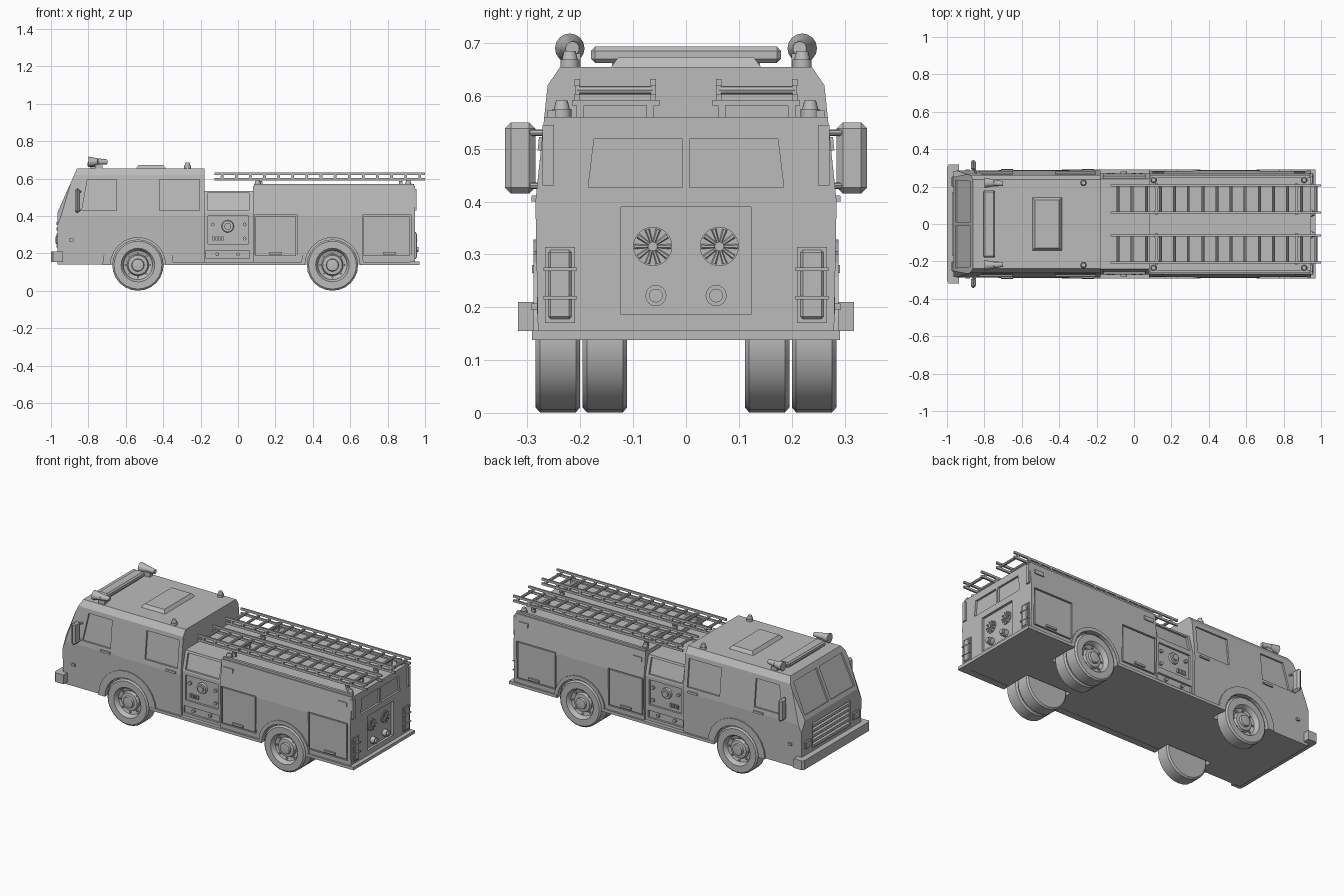
import bpy, bmesh, math
from mathutils import Vector, Matrix

cube = bpy.data.objects.get("Cube")
if cube:
    bpy.data.objects.remove(cube, do_unlink=True)

mat = bpy.data.materials.new("plain_grey")
mat.use_nodes = True
grey = (0.5, 0.5, 0.5, 1)
mat.diffuse_color = grey
mat.node_tree.nodes["Principled BSDF"].inputs["Base Color"].default_value = grey


def finish(name, bm, smooth=False):
    bmesh.ops.recalc_face_normals(bm, faces=bm.faces[:])
    me = bpy.data.meshes.new(name)
    bm.to_mesh(me)
    bm.free()
    ob = bpy.data.objects.new(name, me)
    bpy.context.collection.objects.link(ob)
    me.materials.append(mat)
    if smooth:
        bpy.ops.object.select_all(action='DESELECT')
        ob.select_set(True)
        bpy.context.view_layer.objects.active = ob
        bpy.ops.object.shade_smooth_by_angle(angle=math.radians(35))
    return ob


def prism(name, pts, vec):
    """Extrude a flat outline along a vector."""
    bm = bmesh.new()
    face = bm.faces.new([bm.verts.new(p) for p in pts])
    new = bmesh.ops.extrude_face_region(bm, geom=[face])["geom"]
    bmesh.ops.translate(bm, vec=Vector(vec), verts=[v for v in new if isinstance(v, bmesh.types.BMVert)])
    return finish(name, bm)


def box(name, x0, x1, y0, y1, z0, z1, bevel=0):
    bm = bmesh.new()
    bmesh.ops.create_cube(bm, size=1)
    bmesh.ops.scale(bm, vec=(x1 - x0, abs(y1 - y0), z1 - z0), verts=bm.verts)
    bmesh.ops.translate(bm, vec=((x0 + x1) / 2, (y0 + y1) / 2, (z0 + z1) / 2), verts=bm.verts)
    if bevel:
        bmesh.ops.bevel(bm, geom=bm.edges[:], offset=bevel, segments=1, affect='EDGES')
    return finish(name, bm)


def rod(name, a, b, r1, r2=None, seg=16):
    """Round bar or cone from point a to point b."""
    a, b = Vector(a), Vector(b)
    bm = bmesh.new()
    rot = (b - a).to_track_quat('Z', 'Y').to_matrix().to_4x4()
    bmesh.ops.create_cone(bm, cap_ends=True, segments=seg, radius1=r1, radius2=r1 if r2 is None else r2,
                          depth=(b - a).length, matrix=Matrix.Translation((a + b) / 2) @ rot)
    return finish(name, bm, True)


def cut(target, cutter):
    cutter.hide_render = True
    mod = target.modifiers.new("cut", 'BOOLEAN')
    mod.object, mod.operation, mod.solver = cutter, 'DIFFERENCE', 'EXACT'
    bpy.context.view_layer.objects.active = target
    bpy.ops.object.modifier_apply(modifier=mod.name)
    bpy.data.objects.remove(cutter, do_unlink=True)


def half_width(z):
    return 0.285 - 0.105 * max(0, z - 0.4)


def rect(x0, x1, z0, z1, g=0):
    return [(x0 + g, z0 + g), (x1 - g, z0 + g), (x1 - g, z1 - g), (x0 + g, z1 - g)]


def on_side(name, outline, s, low, thick, width=half_width):
    """Prism lying on a side wall, starting at height low off the surface."""
    return prism(name, [(x, s * (width(z) + low), z) for x, z in outline], (0, s * thick, 0))


def shell(name, section, x0, x1):
    pts = [(x0, y, z) for y, z in section] + [(x0, -y, z) for y, z in reversed(section)]
    return prism(name, pts, (x1 - x0, 0, 0))


# Cab with raked windscreen and clipped front corners
cab = shell("cab", [(0.28, 0.14), (0.285, 0.4), (0.262, 0.62), (0.238, 0.655)], -0.965, -0.18)
up = Vector((0.105, 0, 0.235)).normalized()
out = Vector((-up.z, 0, up.x))
sill = Vector((-0.965, 0, 0.42))
bm = bmesh.new()
bm.from_mesh(cab.data)
for co, no in [(sill, out)] + [(sill + Vector((0, s * 0.25, 0)), Vector((-0.8, s * 0.6, 0.3))) for s in (1, -1)]:
    bmesh.ops.bisect_plane(bm, geom=bm.verts[:] + bm.edges[:] + bm.faces[:], plane_co=co, plane_no=no, clear_outer=True)
    bmesh.ops.holes_fill(bm, edges=bm.edges[:], sides=0)
bmesh.ops.recalc_face_normals(bm, faces=bm.faces[:])
bm.to_mesh(cab.data)
bm.free()

# Pump section and rear body
pump = shell("pump_section", [(0.27, 0.14), (0.27, 0.42), (0.24, 0.535)], -0.19, 0.09)
body = shell("rear_body", [(0.28, 0.14), (0.285, 0.4), (half_width(0.56), 0.56)], 0.08, 0.945)


def pump_width(z):
    return 0.27 - 0.261 * max(0, z - 0.42)


# Wheels: lathed tyre and dished rim with lugs
def wheel(name, x, y, s):
    prof = [(0, -0.04), (0.085, -0.042), (0.128, -0.042), (0.137, -0.034), (0.137, 0.034), (0.128, 0.042),
            (0.09, 0.042), (0.084, 0.036), (0.078, 0.014), (0.058, 0.008), (0.052, 0.024), (0.034, 0.026),
            (0.031, 0.038), (0.016, 0.04), (0, 0.04)]
    bm = bmesh.new()
    vs = [bm.verts.new((r, s * d, 0)) for r, d in prof]
    es = [bm.edges.new(p) for p in zip(vs, vs[1:])]
    bmesh.ops.spin(bm, geom=vs + es, cent=(0, 0, 0), axis=(0, 1, 0), angle=math.tau, steps=24)
    bmesh.ops.remove_doubles(bm, verts=bm.verts, dist=1e-4)
    bmesh.ops.translate(bm, vec=(x, y, 0.138), verts=bm.verts)
    finish(name, bm, True)
    for i in range(8):
        a = i * math.tau / 8
        p = Vector((x + 0.066 * math.cos(a), y, 0.138 + 0.066 * math.sin(a)))
        rod(name + "_lug", p, p + Vector((0, s * 0.02, 0)), 0.006, seg=6)


for s in (1, -1):
    tag = "left" if s > 0 else "right"
    # Wheel wells and arch lips
    for part, x, inner, lip in ((cab, -0.535, 0.185, 0.19), (body, 0.505, 0.1, 0.168)):
        cut(part, rod("well", (x, s * inner, 0.138), (x, s * 0.35, 0.138), 0.15, seg=24))
        arc = [(r, math.pi * k / 12) for r, ks in ((lip, range(13)), (0.147, range(12, -1, -1))) for k in ks]
        prism("wheel_arch_" + tag, [(x + r * math.cos(a), s * 0.265, 0.138 + r * math.sin(a)) for r, a in arc],
              (0, s * 0.024, 0))
    wheel("front_wheel_" + tag, -0.535, s * 0.2425, s)
    wheel("rear_outer_wheel_" + tag, 0.505, s * 0.2425, s)
    wheel("rear_inner_wheel_" + tag, 0.505, s * 0.1535, s)

    # Cab windows, handles and markers
    front_win = [(-0.835, 0.43), (-0.65, 0.43), (-0.65, 0.595), (-0.805, 0.595)]
    for win in (front_win, rect(-0.42, -0.205, 0.43, 0.595)):
        cut(cab, on_side("window_cut", win, s, -0.01, 0.06))
    for x in (-0.68, -0.245):
        on_side("door_handle_" + tag, rect(x - 0.032, x + 0.032, 0.4, 0.411), s, -0.002, 0.01)
    on_side("side_marker_" + tag, rect(-0.9, -0.88, 0.265, 0.28), s, -0.004, 0.01)
    pane = [sill + up * t + Vector((0, s * y, 0)) - out * 0.01
            for t, y in ((0.025, 0.012), (0.025, 0.235), (0.22, 0.228), (0.22, 0.012))]
    cut(cab, prism("windscreen_cut", pane, out * 0.06))
    box("headlight_" + tag, -0.975, -0.95, s * 0.2, s * 0.255, 0.25, 0.295, 0.004)

    # Mirrors
    box("mirror_" + tag, -0.872, -0.845, s * 0.285, s * 0.343, 0.415, 0.55, 0.012)
    for z in (0.43, 0.53):
        rod("mirror_arm_" + tag, (-0.84, s * 0.26, z), (-0.855, s * 0.3, z), 0.006, seg=8)

    # Roof horns
    rod("horn_bell_" + tag, (-0.8, s * 0.22, 0.69), (-0.75, s * 0.22, 0.69), 0.028, 0.018)
    rod("horn_body_" + tag, (-0.75, s * 0.22, 0.69), (-0.7, s * 0.215, 0.69), 0.018, 0.013)
    box("horn_stand_" + tag, -0.765, -0.725, s * 0.2, s * 0.23, 0.645, 0.68)

    # Beacons
    for x, y, z in ((-0.27, 0.22, 0.652), (0.105, 0.235, 0.558), (0.91, 0.235, 0.558)):
        rod("beacon_base_" + tag, (x, s * y, z - 0.01), (x, s * y, z + 0.017), 0.018)
        rod("beacon_cap_" + tag, (x, s * y, z + 0.017), (x, s * y, z + 0.033), 0.015, 0.011)

    # Lockers with recessed doors, handles and marker lights
    for x0, x1, hx in ((0.087, 0.318, 0.2), (0.665, 0.925, 0.81)):
        cut(body, on_side("locker_cut", rect(x0, x1, 0.18, 0.405), s, -0.012, 0.06))
        on_side("locker_door_" + tag, rect(x0, x1, 0.18, 0.405, 0.007), s, -0.015, 0.012)
        on_side("locker_handle_" + tag, rect(hx - 0.035, hx + 0.035, 0.195, 0.207), s, -0.006, 0.013)
    for x in (0.13, 0.885):
        on_side("marker_light_" + tag, rect(x - 0.03, x + 0.03, 0.497, 0.522), s, -0.004, 0.01)

    # Pump panel: sloped window, controls and step
    for r in ((-0.162, 0.06, 0.43, 0.522), (-0.16, 0.055, 0.25, 0.4), (-0.17, 0.062, 0.172, 0.215)):
        cut(pump, on_side("pump_cut", rect(*r), s, -0.012, 0.06, pump_width))
    rod("pump_gauge_" + tag, (-0.055, s * 0.255, 0.345), (-0.055, s * 0.27, 0.345), 0.034, 0.03)
    rod("pump_outlet_" + tag, (-0.055, s * 0.255, 0.345), (-0.055, s * 0.28, 0.345), 0.018)
    for i in range(4):
        x = -0.135 + 0.016 * i
        box("pump_switch_" + tag, x, x + 0.009, s * 0.25, s * 0.267, 0.27, 0.292)
    for x, z in ((-0.135, 0.355), (0.035, 0.355), (0.035, 0.28), (-0.11, 0.195), (0.0, 0.195)):
        rod("pump_knob_" + tag, (x, s * 0.25, z), (x, s * 0.272, z), 0.01, seg=10)

    # Running boards
    box("running_board_" + tag, -0.385, 0.355, s * 0.25, s * 0.291, 0.138, 0.155)
    box("rear_board_" + tag, 0.655, 0.97, s * 0.25, s * 0.291, 0.138, 0.155)

    # Rear windows, tail lights and pump inlets
    rear_win = [(0.007, 0.427), (0.185, 0.427), (0.174, 0.518), (0.007, 0.518)]
    cut(body, prism("rear_window_cut", [(0.933, s * y, z) for y, z in rear_win], (0.05, 0, 0)))
    box("tail_light_frame_" + tag, 0.94, 0.951, s * 0.21, s * 0.267, 0.17, 0.314)
    box("tail_light_" + tag, 0.94, 0.958, s * 0.217, s * 0.26, 0.178, 0.308, 0.004)
    for z in (0.218, 0.272):
        box("tail_light_bar_" + tag, 0.94, 0.961, s * 0.207, s * 0.27, z - 0.003, z + 0.003)
    box("corner_light_" + tag, 0.935, 0.955, s * 0.25, s * 0.272, 0.43, 0.545)

    # Ladder with doubled rails, rungs and brackets
    y0, y1 = 0.062, 0.206
    for y in (y0, y1):
        for z in (0.597, 0.625):
            box("ladder_rail_" + tag, -0.125, 1.0, s * y - 0.005, s * y + 0.005, z - 0.006, z + 0.007)
    for i in range(15):
        x = -0.085 + 0.0755 * i
        rod("ladder_rung_" + tag, (x, s * y0, 0.611), (x, s * y1, 0.611), 0.008, seg=8)
        for y in (y0, y1):
            box("ladder_post_" + tag, x - 0.007, x + 0.007, s * y - 0.004, s * y + 0.004, 0.6, 0.622)
    for x in (0.12, 0.87):
        box("ladder_bracket_" + tag, x - 0.008, x + 0.008, s * 0.05, s * 0.216, 0.582, 0.592)
        for y in (0.068, 0.2):
            box("ladder_foot_" + tag, x - 0.01, x + 0.01, s * y - 0.007, s * y + 0.007, 0.552, 0.584)
    box("roof_rail_" + tag, 0.085, 0.94, s * 0.246, s * 0.262, 0.552, 0.572)

# Grille
cut(cab, box("grille_cut", -1.0, -0.953, -0.18, 0.18, 0.225, 0.375))
for i in range(5):
    z = 0.24 + 0.03 * i
    box("grille_slat", -0.97, -0.945, -0.172, 0.172, z - 0.008, z + 0.008)

# Wrapped bumper
half = [(-0.99, 0.318), (-0.935, 0.318), (-0.935, 0.27)]
outline = [(-1.0, 0.305)] + half + [(x, -y) for x, y in reversed(half)] + [(-1.0, -0.305)]
prism("bumper", [(x, y, 0.155) for x, y in outline], (0, 0, 0.055))

# Roof light bar and hatch
box("light_bar", -0.805, -0.742, -0.18, 0.18, 0.662, 0.693, 0.008)
box("light_bar_foot", -0.79, -0.757, -0.14, 0.14, 0.65, 0.665)
bm = bmesh.new()
bmesh.ops.create_cube(bm, size=1)
for v in bm.verts:
    top = v.co.z > 0
    v.co = (-0.465 + v.co.x * (0.13 if top else 0.165), v.co.y * (0.255 if top else 0.29), 0.674 if top else 0.65)
finish("roof_hatch", bm)

# Tailboard and rear equipment panel
box("tailboard", 0.92, 0.97, -0.291, 0.291, 0.138, 0.156)
cut(body, box("rear_panel_cut", 0.93, 1.0, -0.123, 0.123, 0.186, 0.39))
for s in (1, -1):
    y = s * 0.063
    rod("rear_dial", (0.925, y, 0.315), (0.934, y, 0.315), 0.037, seg=24)
    rod("rear_dial_hub", (0.93, y, 0.315), (0.943, y, 0.315), 0.009)
    for i in range(10):
        a = i * math.tau / 10
        rod("rear_dial_spoke", (0.935, y, 0.315),
            (0.935, y + 0.034 * math.cos(a), 0.315 + 0.034 * math.sin(a)), 0.002, 0.005, seg=6)
    rod("rear_inlet", (0.925, s * 0.057, 0.222), (0.955, s * 0.057, 0.222), 0.02)
    rod("rear_inlet_cap", (0.95, s * 0.057, 0.222), (0.965, s * 0.057, 0.222), 0.013)
